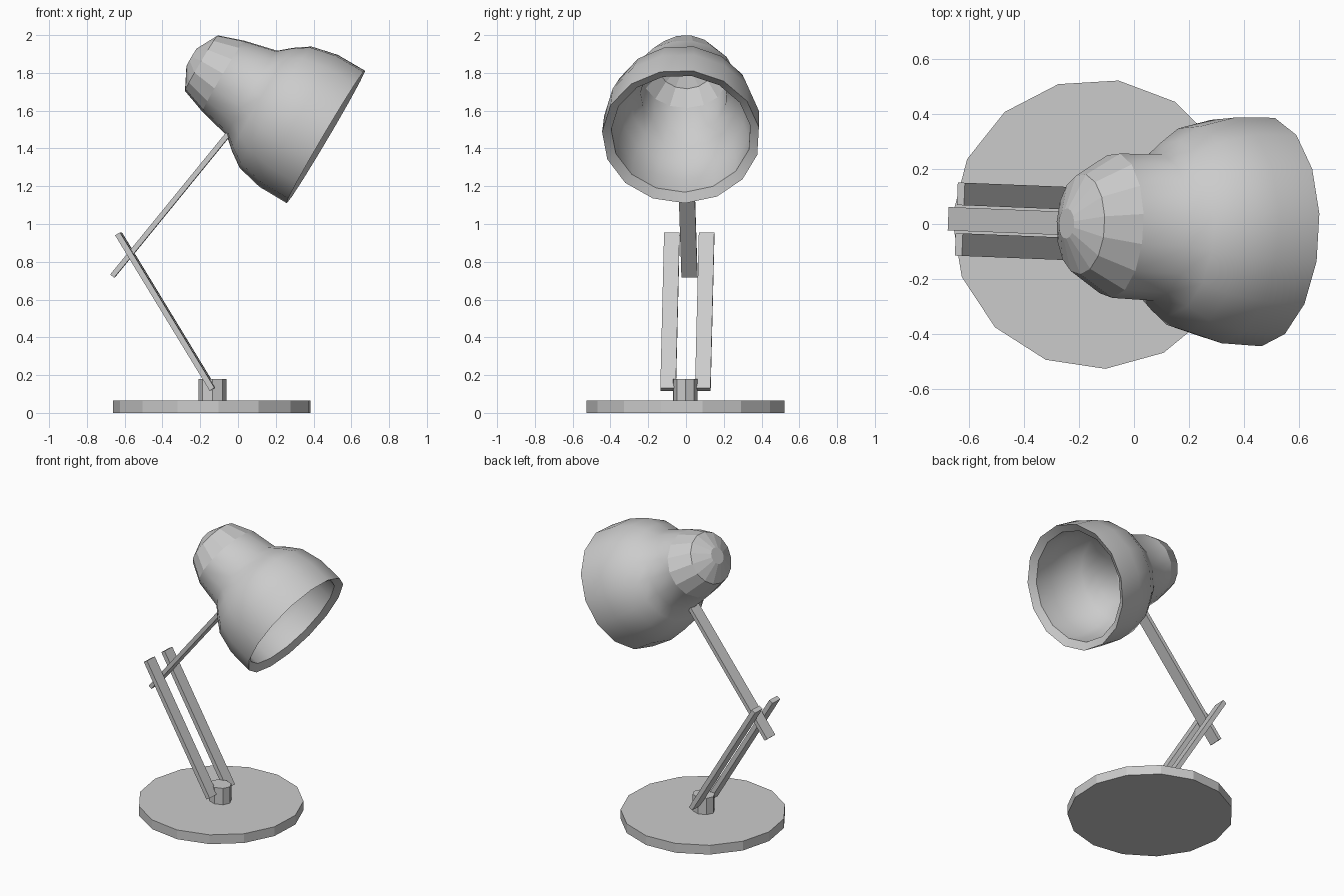
import bpy, bmesh
from math import sin, cos, radians
from mathutils import Vector, Matrix

if "Cube" in bpy.data.objects:
    bpy.data.objects.remove(bpy.data.objects["Cube"])

# The arms and shade are turned slightly about the vertical
TURN = (Matrix.Translation((-0.2, 0, 0)) @ Matrix.Rotation(radians(-2.3), 4, 'Z')
        @ Matrix.Translation((0.2, 0, 0)))


def finish(name, bm, smooth=None):
    bmesh.ops.recalc_face_normals(bm, faces=bm.faces[:])
    mesh = bpy.data.meshes.new(name)
    bm.to_mesh(mesh)
    bm.free()
    ob = bpy.data.objects.new(name, mesh)
    bpy.context.collection.objects.link(ob)
    if smooth:
        bpy.ops.object.select_all(action='DESELECT')
        ob.select_set(True)
        bpy.context.view_layer.objects.active = ob
        bpy.ops.object.shade_smooth_by_angle(angle=radians(smooth))
    return ob


def lathe(name, profile, origin, axis, up, sides, phase, loop=False,
          smooth=None, turn=Matrix()):
    """Profile points: (distance along axis, radius, sideways stretch)."""
    bm = bmesh.new()
    origin, axis, up = Vector(origin), Vector(axis).normalized(), Vector(up).normalized()
    side = Vector((0, 1, 0))
    rings = []
    for t, r, k in profile:
        ring = []
        for i in range(sides):
            a = radians(phase + 360 * i / sides)
            p = origin + axis * t + (up * cos(a) + side * (k * sin(a))) * r
            ring.append(bm.verts.new(turn @ p))
        rings.append(ring)
    pairs = list(zip(rings, rings[1:]))
    if loop:
        pairs.append((rings[-1], rings[0]))
    else:
        bm.faces.new(rings[0])
        bm.faces.new(rings[-1])
    for a, b in pairs:
        for i in range(sides):
            j = (i + 1) % sides
            bm.faces.new((a[i], a[j], b[j], b[i]))
    return finish(name, bm, smooth)


def bar(name, start, end, y, width, thick):
    """Flat bar between two (x, z) points."""
    p, q = Vector((start[0], y, start[1])), Vector((end[0], y, end[1]))
    d = (q - p).normalized()
    n = d.cross(Vector((0, 1, 0)))
    rot = Matrix((n, (0, 1, 0), d)).transposed().to_4x4()
    bm = bmesh.new()
    bmesh.ops.create_cube(bm, size=1, matrix=TURN @ Matrix.Translation((p + q) / 2) @ rot
                          @ Matrix.Diagonal((thick, width, (q - p).length, 1)))
    return finish(name, bm)


# Base disc and stem
X, Z = (1, 0, 0), (0, 0, 1)
lathe("base", [(0, 0.527, 1), (0.065, 0.527, 1)], (-0.135, 0, 0), Z, X, 15, 9.4)
lathe("stem", [(0.06, 0.075, 0.86), (0.18, 0.075, 0.86)], (-0.135, -0.003, 0), Z, X, 8, 0)

# Lower pair of arms and the single upper arm
for name, y in (("lower_arm_front", -0.092), ("lower_arm_back", 0.092)):
    bar(name, (-0.132, 0.125), (-0.633, 0.948), y, 0.082, 0.03)
bar("upper_arm", (-0.665, 0.724), (-0.038, 1.492), 0, 0.085, 0.027)

# Shade: smooth thick bell, with a faceted cap behind it
shade = dict(origin=(0.466, 0, 1.463), axis=(-0.861, 0, 0.508), up=(0.508, 0, 0.861),
             sides=15, phase=10, turn=TURN)
bell = [(0.63, 0.22, 1.2), (0.455, 0.263, 1.02), (0.39, 0.32, 1), (0.31, 0.376, 1),
        (0.168, 0.409, 1.01), (0, 0.41, 1.02),
        (0.03, 0.36, 1.03), (0.16, 0.36, 1.02), (0.285, 0.332, 1),
        (0.36, 0.283, 1), (0.43, 0.225, 1.02), (0.61, 0.185, 1.2)]
lathe("shade", bell, loop=True, smooth=46, **shade)
cap = [(0.826, 0.055, 1), (0.766, 0.172, 1.06), (0.63, 0.22, 1.2),
       (0.61, 0.185, 1.2), (0.735, 0.14, 1.06), (0.786, 0.04, 1)]
lathe("shade_cap", cap, **shade)
